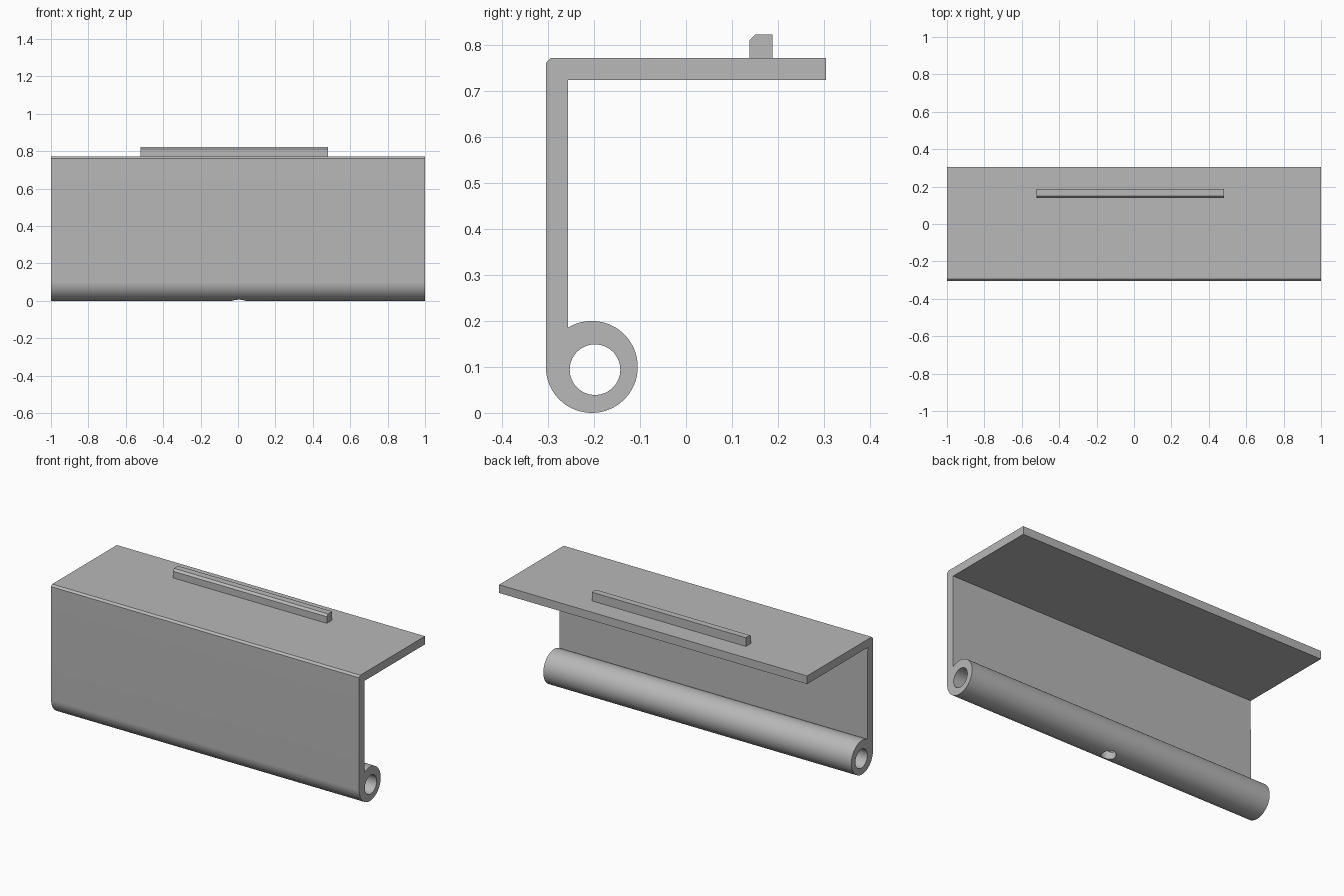
import bpy
import bmesh
from math import cos, sin, radians
from mathutils import Matrix

cube = bpy.data.objects.get("Cube")
if cube:
    bpy.data.objects.remove(cube, do_unlink=True)

grey = bpy.data.materials.new("plain grey")
grey.use_nodes = True
colour = (0.48, 0.48, 0.48, 1)
grey.diffuse_color = colour
grey.node_tree.nodes["Principled BSDF"].inputs["Base Color"].default_value = colour


def arc(cy, cz, r, start, end, steps):
    """Points on a circle in the y-z plane, angles in degrees."""
    angles = [radians(start + (end - start) * i / steps) for i in range(steps + 1)]
    return [(cy + r * cos(a), cz + r * sin(a)) for a in angles]


def extrude(name, profile, x0, x1):
    """Extrude a closed y-z profile along x."""
    bm = bmesh.new()
    face = bm.faces.new([bm.verts.new((x0, y, z)) for y, z in profile])
    out = bmesh.ops.extrude_face_region(bm, geom=[face])
    moved = [v for v in out["geom"] if isinstance(v, bmesh.types.BMVert)]
    bmesh.ops.translate(bm, verts=moved, vec=(x1 - x0, 0, 0))
    bmesh.ops.recalc_face_normals(bm, faces=bm.faces)
    return finish(name, bm)


def finish(name, bm):
    mesh = bpy.data.meshes.new(name)
    bm.to_mesh(mesh)
    bm.free()
    obj = bpy.data.objects.new(name, mesh)
    bpy.context.collection.objects.link(obj)
    mesh.materials.append(grey)
    return obj


def activate(obj):
    bpy.ops.object.select_all(action="DESELECT")
    obj.select_set(True)
    bpy.context.view_layer.objects.active = obj


def cut(obj, cutter):
    """Subtract the cutter, then discard it."""
    cutter.hide_render = True
    mod = obj.modifiers.new("cut", "BOOLEAN")
    mod.operation = "DIFFERENCE"
    mod.solver = "EXACT"
    mod.object = cutter
    activate(obj)
    bpy.ops.object.modifier_apply(modifier=mod.name)
    bpy.data.objects.remove(cutter, do_unlink=True)


# Bracket: top flange, front wall and hinge barrel in one profile
front, back, top, thick, bevel = -0.305, 0.305, 0.772, 0.048, 0.011
barrel = arc(-0.205, 0.1, 0.1, 180, 481, 72)
profile = barrel + [
    (front + thick, top - thick),
    (back, top - thick),
    (back, top),
    (front + bevel, top),
    (front, top - bevel),
]
bracket = extrude("hinged_bracket", profile, -1, 1)

# Pin bore through the barrel
cut(bracket, extrude("bore_cutter", arc(-0.198, 0.094, 0.055, 0, 354, 59), -1.1, 1.1))

# Small drain hole in the underside of the barrel
bm = bmesh.new()
bmesh.ops.create_cone(bm, cap_ends=True, segments=32, radius1=0.04, radius2=0.04,
                      depth=0.2, matrix=Matrix.Translation((0.005, -0.2, -0.01)))
cut(bracket, finish("drain_cutter", bm))

activate(bracket)
bpy.ops.object.shade_smooth_by_angle(angle=radians(30))

# Raised stop rail with a bevelled front edge
y0, y1, z1, b = 0.138, 0.188, 0.823, 0.012
extrude("stop_rail", [(y0, top), (y1, top), (y1, z1), (y0 + b, z1), (y0, z1 - b)], -0.52, 0.48)
